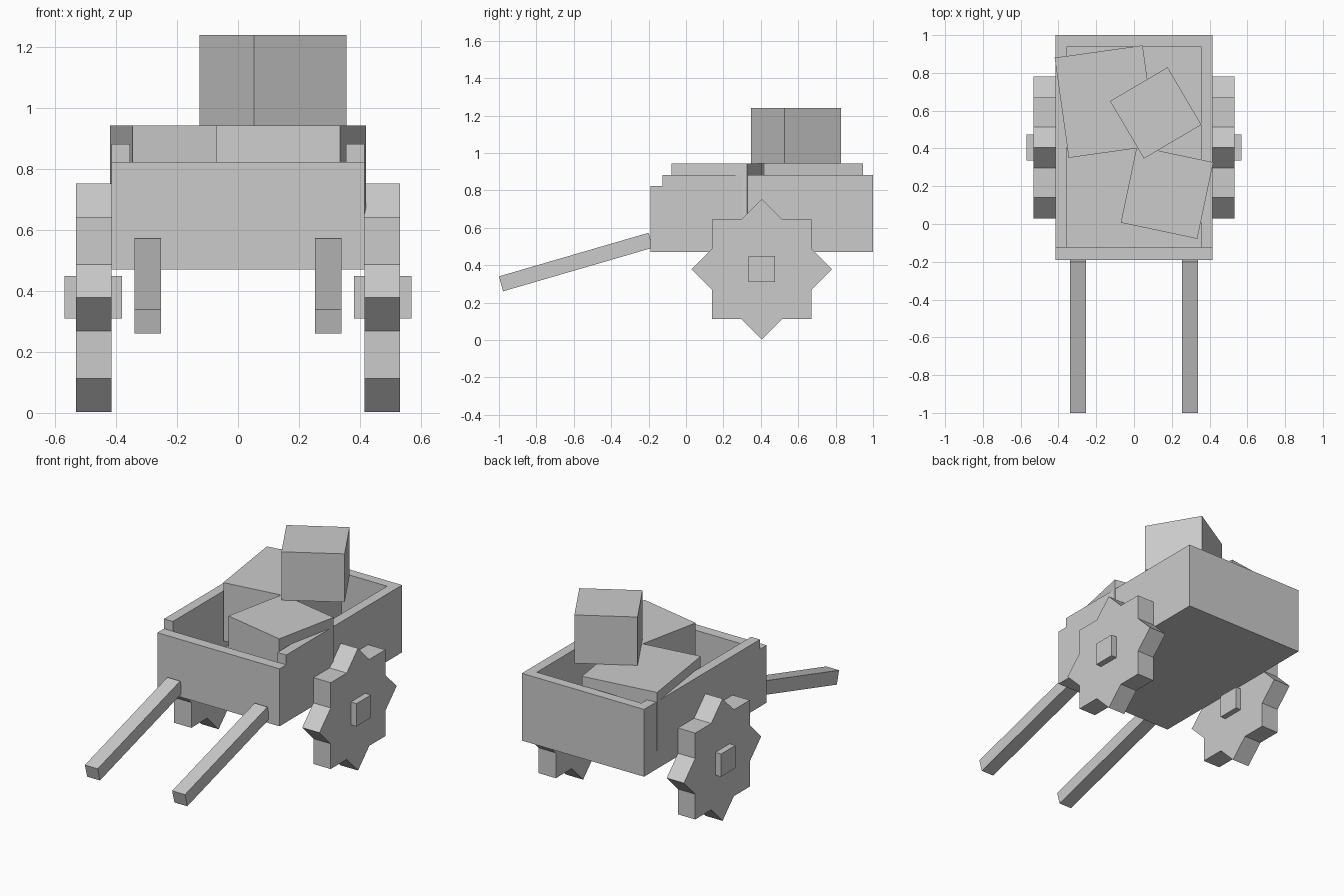
import bpy, bmesh, math
from mathutils import Matrix, Vector

if "Cube" in bpy.data.objects:
    bpy.data.objects.remove(bpy.data.objects["Cube"])

grey = bpy.data.materials.new("plain_grey")
grey.diffuse_color = (0.6, 0.6, 0.6, 1)
grey.use_nodes = True
grey.node_tree.nodes["Principled BSDF"].inputs["Base Color"].default_value = grey.diffuse_color


def finish(name, bm):
    bmesh.ops.recalc_face_normals(bm, faces=bm.faces)
    me = bpy.data.meshes.new(name)
    bm.to_mesh(me)
    bm.free()
    me.materials.append(grey)
    ob = bpy.data.objects.new(name, me)
    bpy.context.collection.objects.link(ob)
    return ob


def box(name, x, y, z, turn=0):
    """Box from (min, max) ranges, turned in degrees about its upright axis."""
    bm = bmesh.new()
    bmesh.ops.create_cube(bm, size=1)
    size = [r[1] - r[0] for r in (x, y, z)]
    mid = Vector([(r[0] + r[1]) / 2 for r in (x, y, z)])
    bm.transform(Matrix.Translation(mid) @ Matrix.Rotation(math.radians(turn), 4, 'Z')
                 @ Matrix.Diagonal((*size, 1)))
    return finish(name, bm)


def prism(name, profile, x0, x1):
    """Side profile of (y, z) points extruded along x."""
    bm = bmesh.new()
    face = bm.faces.new([bm.verts.new((x0, y, z)) for y, z in profile])
    new = bmesh.ops.extrude_face_region(bm, geom=[face])["geom"]
    bmesh.ops.translate(bm, vec=(x1 - x0, 0, 0),
                        verts=[v for v in new if isinstance(v, bmesh.types.BMVert)])
    return finish(name, bm)


def crate(name, cx, cy, w, d, z0, z1, turn):
    box(name, (cx - w / 2, cx + w / 2), (cy - d / 2, cy + d / 2), (z0, z1), turn)


# Cart tray: floor, low front board, taller back and sides
box("tray_floor", (-0.355, 0.355), (-0.125, 0.94), (0.47, 0.53))
box("front_board", (-0.415, 0.415), (-0.19, -0.125), (0.47, 0.823))
box("back_board", (-0.415, 0.415), (0.94, 1.0), (0.47, 0.883))

# Eight-pointed wheel outline
star = []
for i in range(16):
    r = 0.375 if i % 2 == 0 else 0.287
    a = i * math.pi / 8
    star.append((0.405 + r * math.cos(a), 0.378 + r * math.sin(a)))

# Sloping handle outline
handle = [(-1.0, 0.34), (-0.978, 0.26), (-0.178, 0.493), (-0.2, 0.573)]

# Parts repeated on both sides
for side, s in (("left", -1), ("right", 1)):
    box(side + "_board", sorted((s * 0.355, s * 0.415)), (-0.125, 0.94), (0.47, 0.883))
    prism(side + "_wheel", star, s * 0.415, s * 0.532)
    box(side + "_hub", sorted((s * 0.38, s * 0.57)), (0.335, 0.475), (0.31, 0.45))
    prism(side + "_handle", handle, s * 0.253, s * 0.34)

# Stacked crates
crate("large_crate", -0.15, 0.648, 0.47, 0.535, 0.585, 0.943, 8)
crate("medium_crate", 0.175, 0.167, 0.414, 0.414, 0.585, 0.943, -11.9)
crate("small_crate", 0.115, 0.588, 0.353, 0.353, 0.943, 1.24, 30.5)
